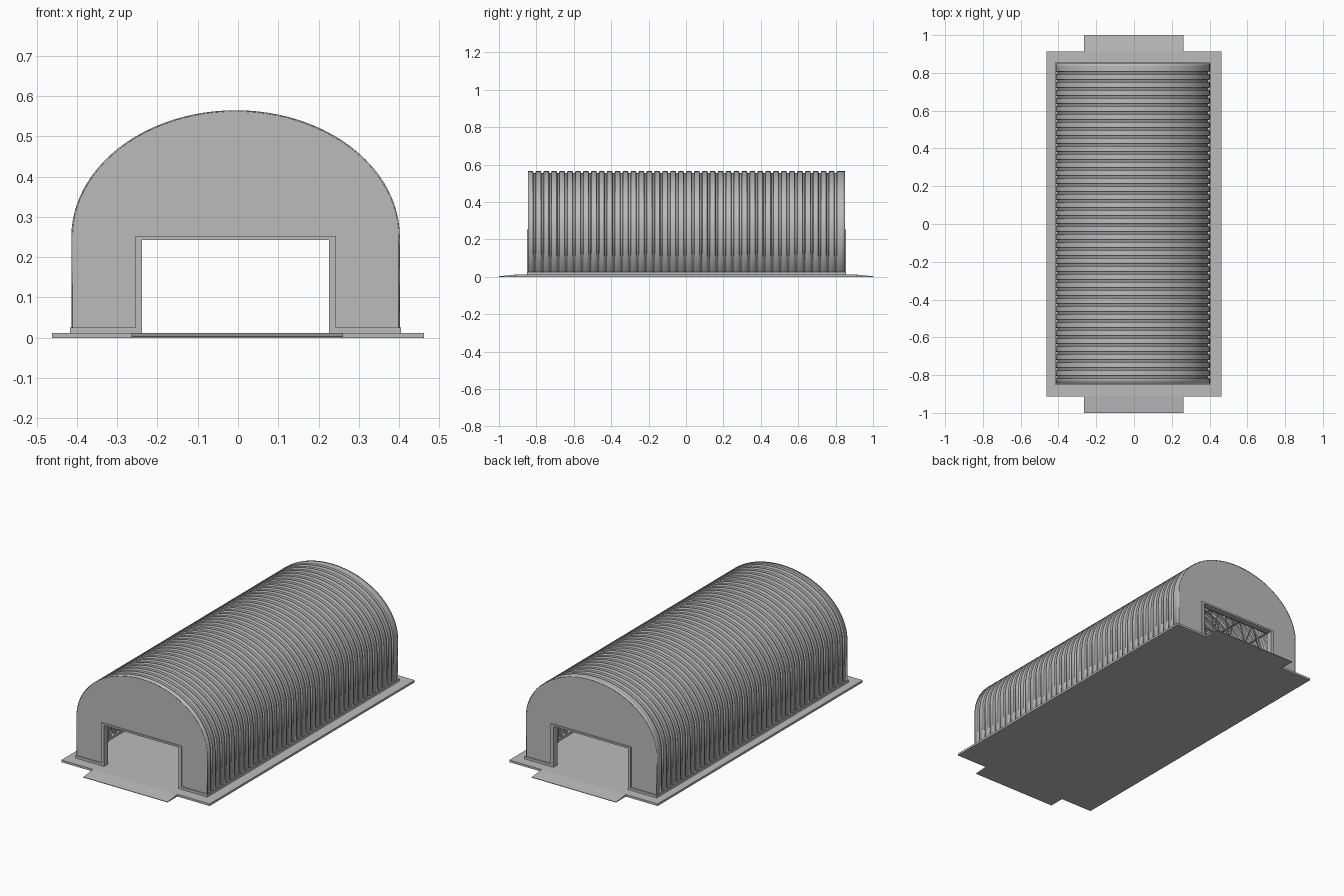
import bpy, bmesh, math
from mathutils import Vector, Matrix

cube = bpy.data.objects.get("Cube")
if cube:
    bpy.data.objects.remove(cube, do_unlink=True)

CX = -0.006                    # the shed sits slightly off the slab centre
Y0, Y1 = -0.845, 0.85          # shed ends
FLOOR, SPRING = 0.012, 0.25    # slab top, height where the arch starts
HALF, RISE = 0.408, 0.315
DOOR, DOOR_TOP = 0.232, 0.243
RIBS = 40

grey = bpy.data.materials.new("concrete_grey")
grey.use_nodes = True
grey.diffuse_color = (0.5, 0.5, 0.5, 1)
bsdf = next(n for n in grey.node_tree.nodes if n.type == 'BSDF_PRINCIPLED')
bsdf.inputs["Base Color"].default_value = (0.5, 0.5, 0.5, 1)
bsdf.inputs["Roughness"].default_value = 0.8


def finish(bm, name, smooth=False):
    bmesh.ops.recalc_face_normals(bm, faces=bm.faces)
    me = bpy.data.meshes.new(name)
    bm.to_mesh(me)
    bm.free()
    me.materials.append(grey)
    ob = bpy.data.objects.new(name, me)
    bpy.context.collection.objects.link(ob)
    if smooth:
        bpy.ops.object.select_all(action='DESELECT')
        ob.select_set(True)
        bpy.context.view_layer.objects.active = ob
        bpy.ops.object.shade_smooth_by_angle(angle=math.radians(25))
    return ob


def add_box(bm, lo, hi):
    lo, hi = Vector(lo), Vector(hi)
    m = Matrix.Translation((lo + hi) / 2) @ Matrix.Diagonal((*(hi - lo), 1))
    bmesh.ops.create_cube(bm, size=1, matrix=m)


def add_bar(bm, a, b, w):
    a, b = Vector(a), Vector(b)
    d = b - a
    rot = d.to_track_quat('Z', 'Y').to_matrix().to_4x4()
    m = Matrix.Translation((a + b) / 2) @ rot @ Matrix.Diagonal((w, w, d.length, 1))
    bmesh.ops.create_cube(bm, size=1, matrix=m)


def arch(inset, steps=48):
    """Cross-section from the right foot over the crown to the left foot."""
    a, b = HALF - inset, RISE - inset
    pts = [(CX + a, FLOOR)]
    for i in range(steps + 1):
        t = math.pi * i / steps
        pts.append((CX + a * math.cos(t), SPRING + b * math.sin(t)))
    return pts + [(CX - a, FLOOR)]


def arch_z(x, inset):
    u = (x - CX) / (HALF - inset)
    return SPRING + (RISE - inset) * math.sqrt(max(0, 1 - u * u))


# Slab with a sloping ramp at each end
bm = bmesh.new()
add_box(bm, (-0.462, -0.912, 0), (0.462, 0.912, FLOOR))
finish(bm, "floor_slab")
for name, s in (("front_ramp", -1), ("back_ramp", 1)):
    bm = bmesh.new()
    add_box(bm, (-0.264, min(s * 0.912, s), 0), (0.261, max(s * 0.912, s), FLOOR))
    for v in bm.verts:
        if abs(v.co.y) > 0.99 and v.co.z > 0.005:
            v.co.z = 0.003
    finish(bm, name)

# Corrugated arched shell
pitch = (Y1 - Y0) / RIBS
rows = []
for r in range(RIBS):
    for frac, inset in ((0, 0), (0.62, 0), (0.7, 0.009), (0.92, 0.009)):
        rows.append((Y0 + (r + frac) * pitch, inset))
rows = rows[:-2] + [(Y1, 0)]
bm = bmesh.new()
grid = [[bm.verts.new((x, y, z)) for x, z in arch(inset)] for y, inset in rows]
for p, q in zip(grid, grid[1:]):
    for i in range(len(p) - 1):
        bm.faces.new((p[i], p[i + 1], q[i + 1], q[i]))
shell = finish(bm, "corrugated_shell", True)
thick = shell.modifiers.new("thickness", 'SOLIDIFY')
thick.thickness = 0.003
thick.offset = -1

# End walls with door openings, door trim and base kerbs
for name, y, s in (("front", Y0, 1), ("back", Y1, -1)):
    bm = bmesh.new()
    outline = arch(0.003) + [(CX - DOOR, FLOOR), (CX - DOOR, DOOR_TOP),
                             (CX + DOOR, DOOR_TOP), (CX + DOOR, FLOOR)]
    face = bm.faces.new([bm.verts.new((x, y + s * 0.001, z)) for x, z in outline])
    ext = bmesh.ops.extrude_face_region(bm, geom=[face])
    moved = [v for v in ext["geom"] if isinstance(v, bmesh.types.BMVert)]
    bmesh.ops.translate(bm, verts=moved, vec=(0, s * 0.022, 0))
    finish(bm, name + "_wall")

    ya, yb = sorted((y - s * 0.006, y + s * 0.028))
    bm = bmesh.new()
    for side in (-1, 1):
        xa, xb = sorted((CX + side * DOOR, CX + side * (DOOR + 0.017)))
        add_box(bm, (xa, ya, FLOOR), (xb, yb, DOOR_TOP))
    add_box(bm, (CX - DOOR - 0.017, ya, DOOR_TOP), (CX + DOOR + 0.017, yb, DOOR_TOP + 0.01))
    finish(bm, name + "_door_frame")

    bm = bmesh.new()
    for side in (-1, 1):
        xa, xb = sorted((CX + side * (DOOR + 0.017), CX + side * 0.411))
        add_box(bm, (xa, ya, FLOOR), (xb, yb, 0.026))
    finish(bm, name + "_kerb")

bm = bmesh.new()
for side in (-1, 1):
    xa, xb = sorted((CX + side * 0.39, CX + side * 0.411))
    add_box(bm, (xa, Y0, FLOOR), (xb, Y1, 0.026))
finish(bm, "side_kerbs")

# Inner lattice trusses: arched rib, tie beam and zigzag web
bm = bmesh.new()
FRAMES, BAYS, TIE = 10, 14, 0.29
for f in range(FRAMES):
    y = Y0 + (Y1 - Y0) * (f + 0.5) / FRAMES
    rib = arch(0.018, 20)
    for p, q in zip(rib, rib[1:]):
        add_bar(bm, (p[0], y, p[1]), (q[0], y, q[1]), 0.008)
    add_bar(bm, (CX - 0.38, y, TIE), (CX + 0.38, y, TIE), 0.008)
    xs = [CX - 0.37 + 0.74 * i / BAYS for i in range(BAYS + 1)]
    nodes = [(x, y, arch_z(x, 0.018) if i % 2 else TIE) for i, x in enumerate(xs)]
    for p, q in zip(nodes, nodes[1:]):
        add_bar(bm, p, q, 0.005)
finish(bm, "roof_trusses")

# Purlins running the length of the roof
bm = bmesh.new()
for i in range(1, 8):
    t = math.pi * i / 8
    x, z = CX + 0.39 * math.cos(t), SPRING + 0.297 * math.sin(t)
    add_bar(bm, (x, Y0 + 0.02, z), (x, Y1 - 0.02, z), 0.006)
finish(bm, "roof_purlins")
